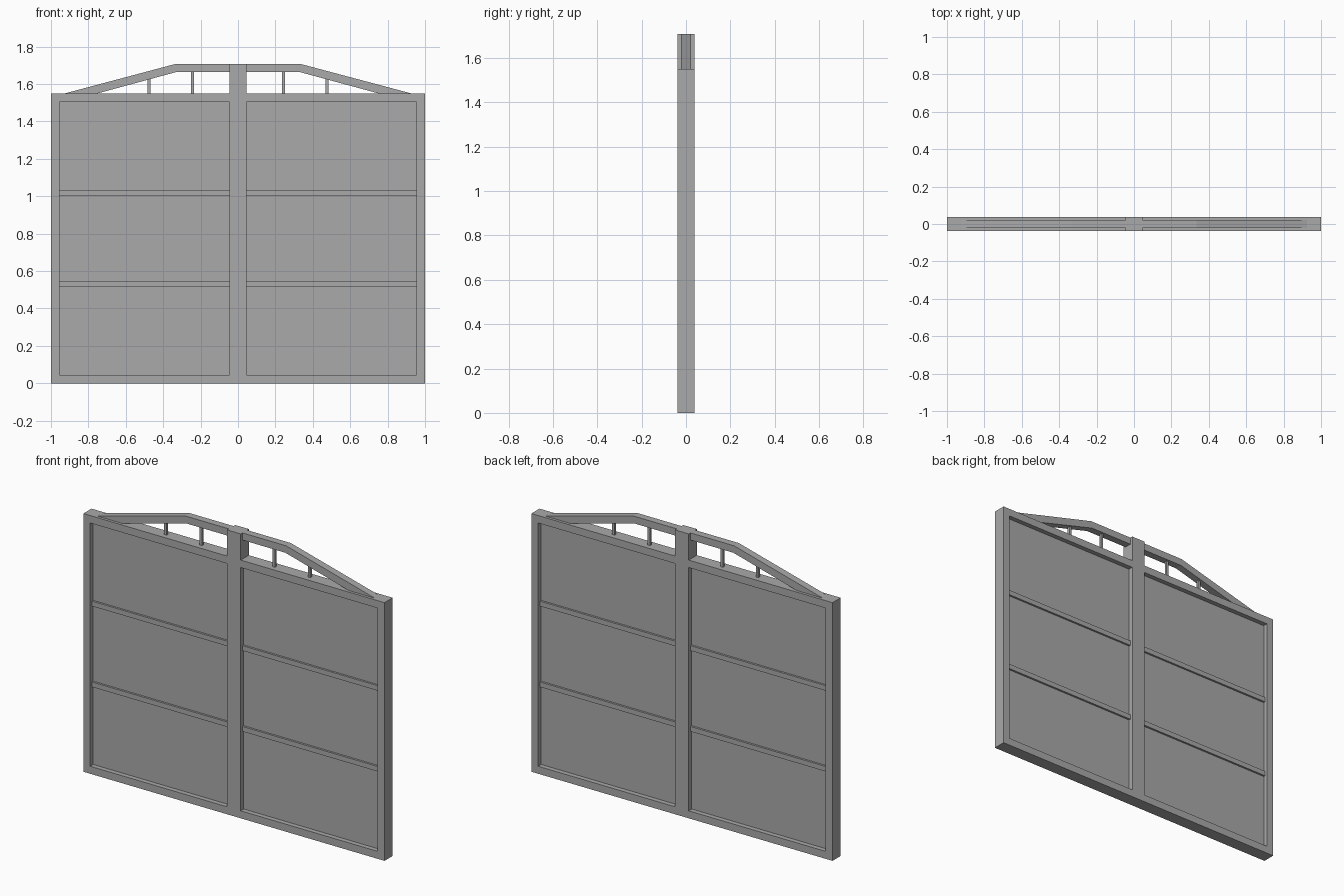
import bpy
import bmesh

cube = bpy.data.objects.get("Cube")
if cube:
    bpy.data.objects.remove(cube, do_unlink=True)

GREY = (0.4, 0.4, 0.4, 1.0)
mat = bpy.data.materials.new("plain grey")
mat.use_nodes = True
mat.diffuse_color = GREY
mat.node_tree.nodes["Principled BSDF"].inputs["Base Color"].default_value = GREY

W, H, TOP = 1.0, 1.55, 1.707     # half width, frame height, total height
B = 0.045                        # border width, also half the post width
D = 0.0385                       # half depth of the frame


def prism(name, outline, half_depth):
    """Extrude an x-z outline symmetrically along y."""
    bm = bmesh.new()
    face = bm.faces.new([bm.verts.new((x, -half_depth, z)) for x, z in outline])
    ext = bmesh.ops.extrude_face_region(bm, geom=[face])
    verts = [v for v in ext["geom"] if isinstance(v, bmesh.types.BMVert)]
    bmesh.ops.translate(bm, verts=verts, vec=(0, 2 * half_depth, 0))
    bmesh.ops.recalc_face_normals(bm, faces=bm.faces)
    mesh = bpy.data.meshes.new(name)
    bm.to_mesh(mesh)
    bm.free()
    mesh.materials.append(mat)
    obj = bpy.data.objects.new(name, mesh)
    bpy.context.collection.objects.link(obj)
    return obj


def box(name, x0, x1, z0, z1, half_depth):
    return prism(name, [(x0, z0), (x1, z0), (x1, z1), (x0, z1)], half_depth)


# Centre post, rising above the frame to carry the arch
box("centre_post", -B, B, 0, TOP, D)

for side, s in (("left", 1), ("right", -1)):
    # Outer frame
    box(side + "_stile", s * (W - B), s * W, 0, H, D)
    box(side + "_bottom_rail", s * B, s * (W - B), 0, B, D)
    box(side + "_top_rail", s * B, s * (W - B), H - B, H, D)

    # Recessed panel with two cross battens showing on both faces
    box(side + "_panel", s * B, s * (W - B), B, H - B, 0.010)
    for label, z in (("lower", 0.53), ("upper", 1.015)):
        box(f"{side}_{label}_batten", s * B, s * (W - B), z - 0.015, z + 0.015, 0.022)

    # Arched top bar: flat by the post, then sloping down to the frame
    arch = [(B, TOP), (0.335, TOP), (0.925, H), (0.75, H), (0.33, 1.664), (B, 1.664)]
    prism(side + "_arch_bar", [(s * x, z) for x, z in arch], 0.022)

    # Short rods between the frame and the arch
    for label, x, z in (("inner", 0.243, 1.67), ("outer", 0.477, 1.635)):
        box(f"{side}_{label}_rod", s * x - 0.008, s * x + 0.008, H, z, 0.008)
